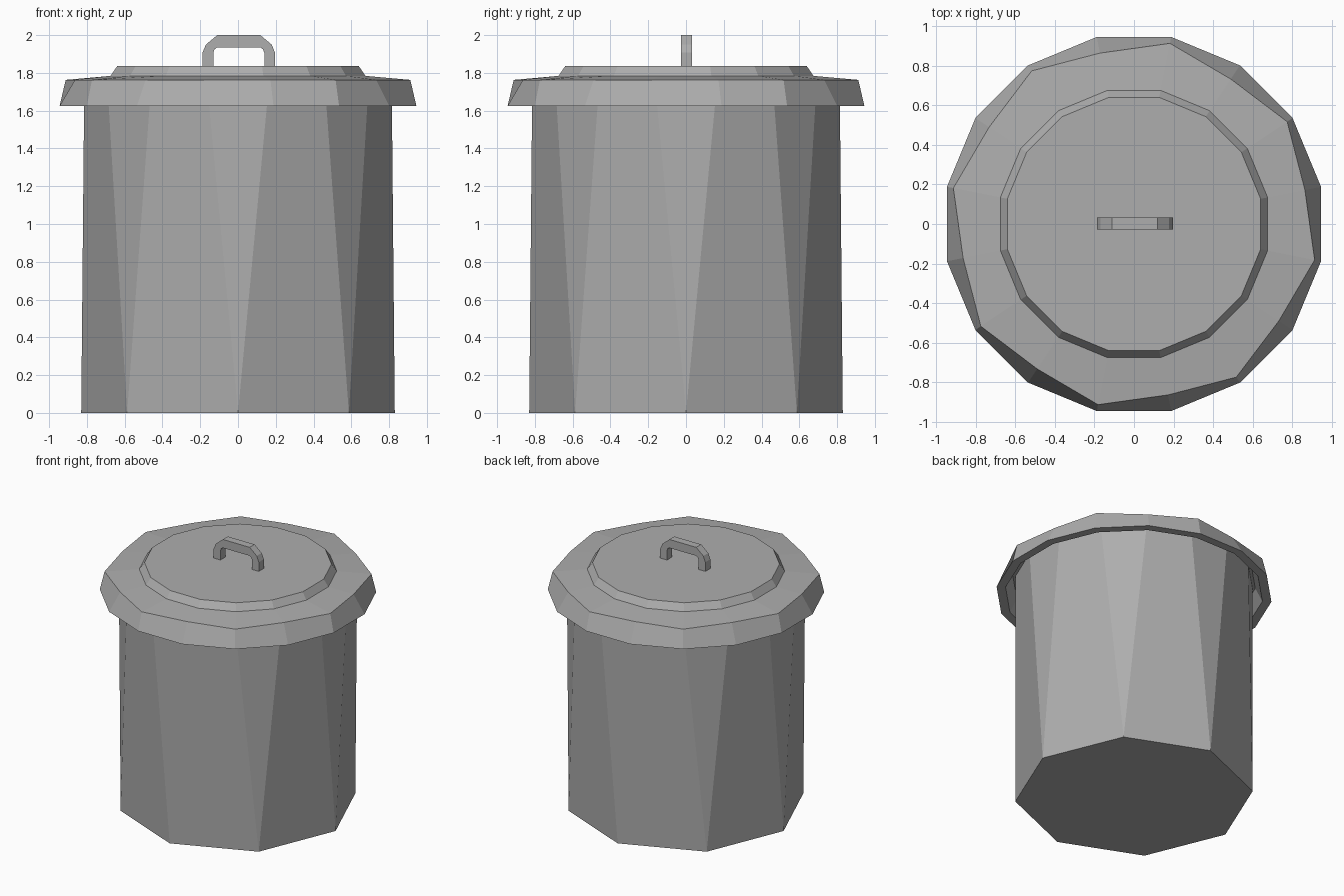
import bpy, bmesh
from math import cos, sin, pi

cube = bpy.data.objects.get("Cube")
if cube:
    bpy.data.objects.remove(cube)

GREY = (0.42, 0.42, 0.42, 1)
metal = bpy.data.materials.new("galvanised_grey")
metal.use_nodes = True
metal.diffuse_color = GREY
metal.node_tree.nodes["Principled BSDF"].inputs["Base Color"].default_value = GREY


def finish(name, bm):
    bmesh.ops.recalc_face_normals(bm, faces=bm.faces)
    mesh = bpy.data.meshes.new(name)
    bm.to_mesh(mesh)
    bm.free()
    mesh.materials.append(metal)
    obj = bpy.data.objects.new(name, mesh)
    bpy.context.collection.objects.link(obj)
    return obj


def ring(bm, r, z, n=16, turn=0.5, r_even=None):
    """Loop of n vertices; r_even gives every second one its own radius."""
    loop = []
    for k in range(n):
        a = 2 * pi * (k + turn) / n
        rad = r_even if r_even and k % 2 == 0 else r
        loop.append(bm.verts.new((rad * cos(a), rad * sin(a), z)))
    return loop


def bridge(bm, a, b):
    n = len(a)
    for i in range(n):
        j = (i + 1) % n
        bm.faces.new((a[i], a[j], b[j], b[i]))


# Bin body: octagonal foot blending into a sixteen-sided mouth
bm = bmesh.new()
foot = ring(bm, 0.83, 0, 8, 0)
mouth = ring(bm, 0.83, 1.72)
for i in range(8):
    bm.faces.new((foot[i], foot[(i + 1) % 8], mouth[2 * i + 1], mouth[2 * i]))
    bm.faces.new((foot[i], mouth[2 * i], mouth[2 * i - 1]))
bm.faces.new(foot)
bm.faces.new(mouth)
finish("bin_body", bm)

# Lid: hollow flared skirt, shallow shoulder and raised centre
bm = bmesh.new()
loops = [
    ring(bm, 0.85, 1.725),
    ring(bm, 0.90, 1.625),
    ring(bm, 0.963, 1.625),
    ring(bm, 0.93, 1.763, r_even=0.88),
    ring(bm, 0.688, 1.784),
    ring(bm, 0.652, 1.836),
]
for low, high in zip(loops, loops[1:]):
    bridge(bm, low, high)
bm.faces.new(loops[0])
bm.faces.new(loops[-1])
finish("lid", bm)

# Handle: chamfered flat bar bent into an arch
outer = [(0.192, 1.83), (0.192, 1.907), (0.174, 1.95), (0.114, 2.0)]
inner = [(0.135, 1.83), (0.135, 1.907), (0.128, 1.925), (0.114, 1.935)]


def arch(half):
    return [(-x, z) for x, z in half] + [(x, z) for x, z in reversed(half)]


bm = bmesh.new()
sections = []
for (xo, zo), (xi, zi) in zip(arch(outer), arch(inner)):
    corners = ((xo, -0.03, zo), (xo, 0.03, zo), (xi, 0.03, zi), (xi, -0.03, zi))
    sections.append([bm.verts.new(c) for c in corners])
for a, b in zip(sections, sections[1:]):
    bridge(bm, a, b)
bm.faces.new(sections[0])
bm.faces.new(sections[-1])
handle = finish("lid_handle", bm)
handle.location = (0.004, 0.003, 0)
